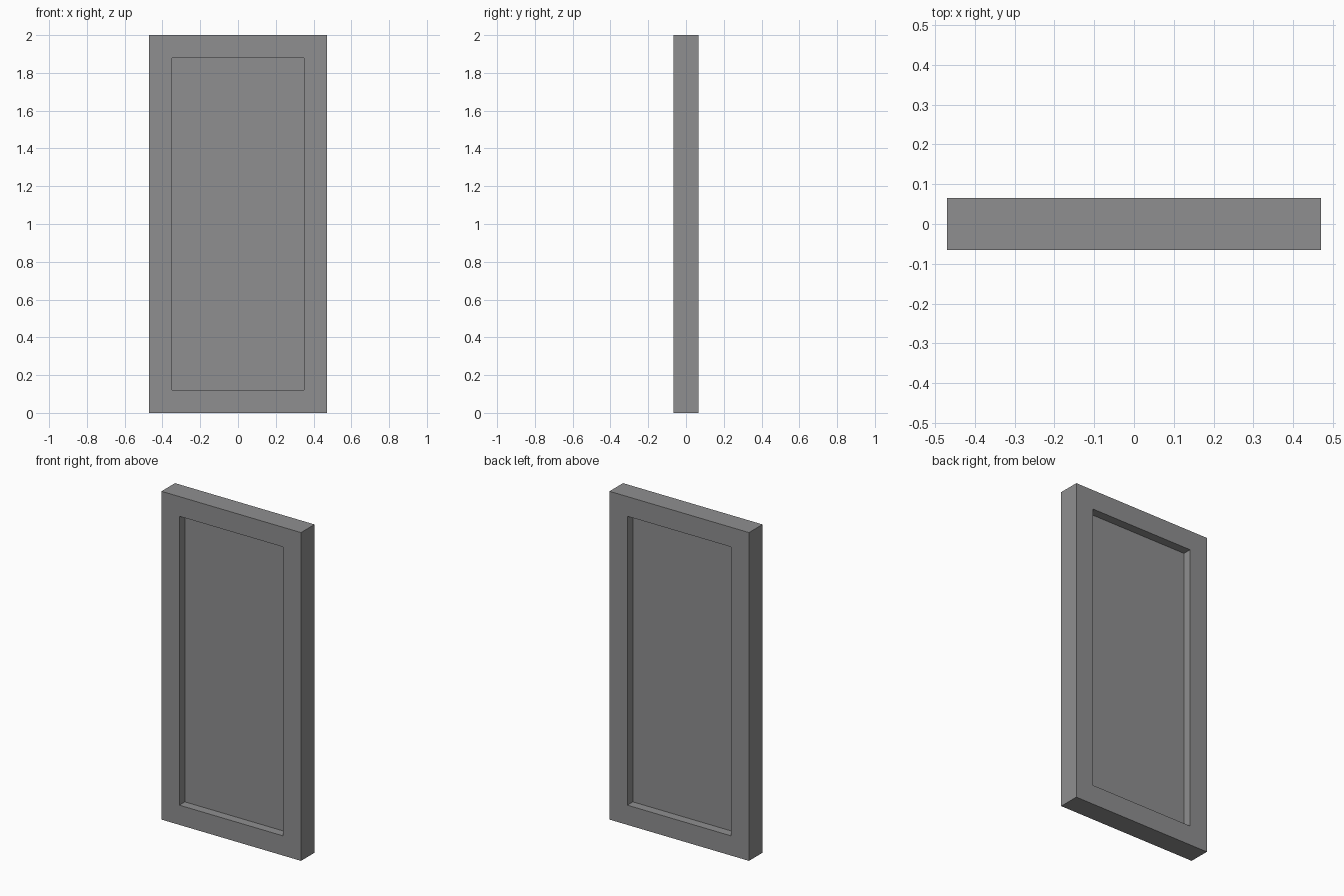
import bpy, bmesh
from mathutils import Matrix

if "Cube" in bpy.data.objects:
    bpy.data.objects.remove(bpy.data.objects["Cube"])

WIDTH, DEPTH, HEIGHT = 0.94, 0.13, 2.0
BORDER, RECESS = 0.12, 0.053

grey = bpy.data.materials.new("plain_grey")
grey.diffuse_color = (0.275, 0.275, 0.28, 1.0)
grey.use_nodes = True
grey.node_tree.nodes["Principled BSDF"].inputs["Base Color"].default_value = grey.diffuse_color

# Slab standing on the ground
bm = bmesh.new()
bmesh.ops.create_cube(bm, size=1.0, matrix=Matrix.Translation((0, 0, HEIGHT / 2))
                      @ Matrix.Diagonal((WIDTH, DEPTH, HEIGHT, 1.0)))
bm.normal_update()

# Recessed panel on front and back: inset the border, then push straight in
panels = [f for f in bm.faces if abs(f.normal.y) > 0.9]
bmesh.ops.inset_individual(bm, faces=panels, thickness=BORDER, use_even_offset=True)
bm.normal_update()
bmesh.ops.inset_individual(bm, faces=panels, thickness=0.0, depth=-RECESS)
bmesh.ops.recalc_face_normals(bm, faces=bm.faces)

mesh = bpy.data.meshes.new("door_panel")
bm.to_mesh(mesh)
bm.free()
mesh.materials.append(grey)
bpy.context.collection.objects.link(bpy.data.objects.new("door_panel", mesh))
